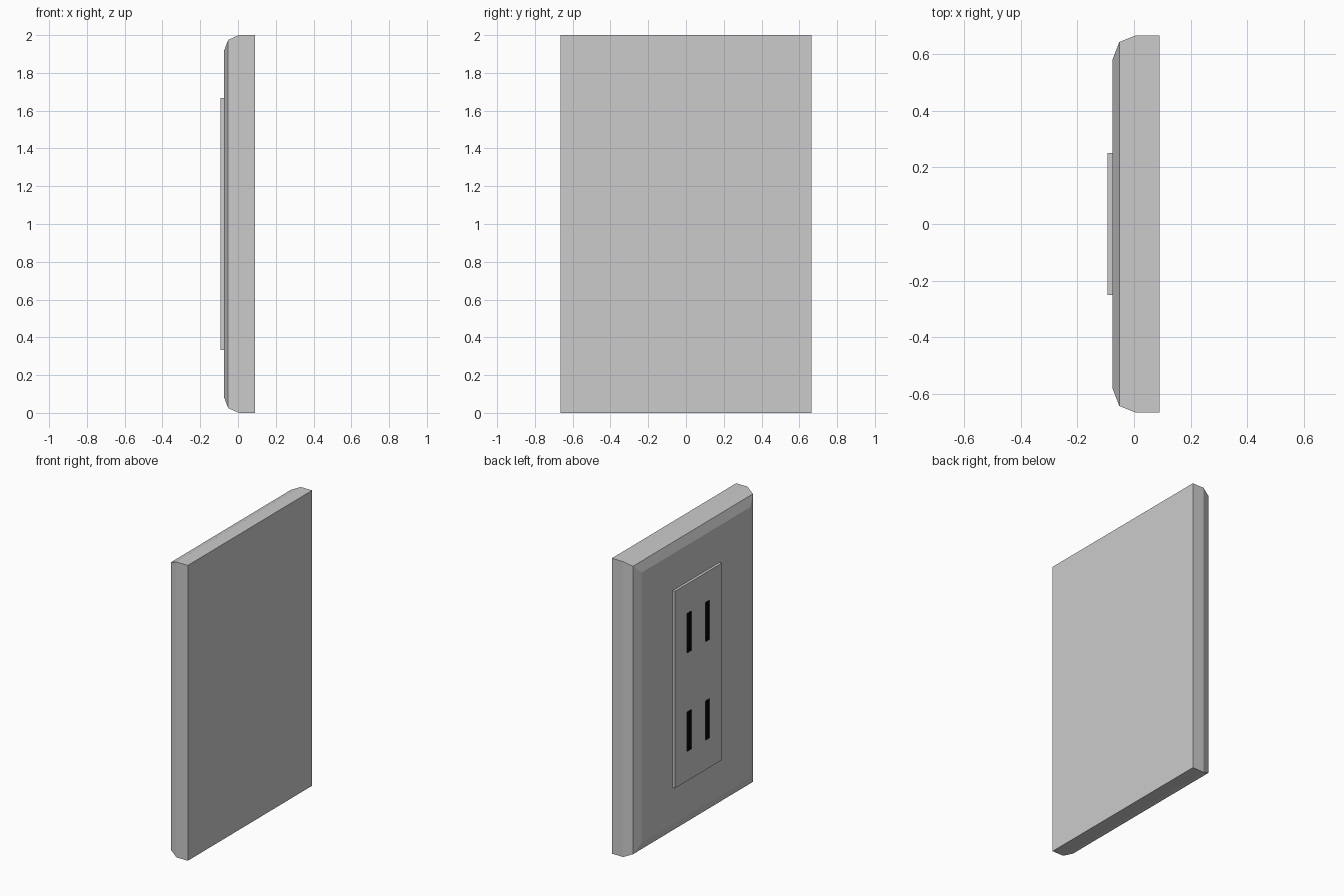
import bpy, bmesh

if "Cube" in bpy.data.objects:
    bpy.data.objects.remove(bpy.data.objects["Cube"])

CZ = 1.0  # height of the plate centre


def finish(bm, name, materials=()):
    bmesh.ops.recalc_face_normals(bm, faces=bm.faces)
    mesh = bpy.data.meshes.new(name)
    bm.to_mesh(mesh)
    bm.free()
    for m in materials:
        mesh.materials.append(m)
    obj = bpy.data.objects.new(name, mesh)
    bpy.context.collection.objects.link(obj)
    return obj


def ring(bm, x, hy, hz):
    return [bm.verts.new((x, sy * hy, CZ + sz * hz))
            for sy, sz in ((-1, -1), (1, -1), (1, 1), (-1, 1))]


# Wall plate: bevelled rectangular rings from the back to the insert opening
bm = bmesh.new()
profile = [(0.09, 0.665, 1.0), (0.005, 0.665, 1.0), (-0.052, 0.642, 0.975),
           (-0.075, 0.582, 0.915), (-0.075, 0.25, 0.667)]
rings = [ring(bm, *p) for p in profile]
bm.faces.new(rings[0])
for a, b in zip(rings, rings[1:]):
    for i in range(4):
        j = (i + 1) % 4
        bm.faces.new((a[i], a[j], b[j], b[i]))
finish(bm, "wall_plate")

# Socket insert: raised panel with four dark blade slots
grey = bpy.data.materials.new("panel_grey")
grey.diffuse_color = (0.8, 0.8, 0.8, 1)
grey.use_nodes = True
grey.node_tree.nodes["Principled BSDF"].inputs["Base Color"].default_value = grey.diffuse_color
black = bpy.data.materials.new("slot_black")
black.diffuse_color = (0.0, 0.0, 0.0, 1)
black.use_nodes = True
black.node_tree.nodes["Principled BSDF"].inputs["Base Color"].default_value = black.diffuse_color

bm = bmesh.new()
ys = [-0.25, -0.12, -0.075, 0.075, 0.12, 0.25]
zs = [-0.667, -0.467, -0.2, 0.2, 0.467, 0.667]
grid = [[bm.verts.new((-0.093, y, CZ + z)) for z in zs] for y in ys]
slots = []
for i in range(5):
    for j in range(5):
        f = bm.faces.new((grid[i][j], grid[i][j + 1],
                          grid[i + 1][j + 1], grid[i + 1][j]))
        if i in (1, 3) and j in (1, 3):
            slots.append(f)

# Panel sides, back to the plate surface
rim = [e for e in bm.edges if e.is_boundary]
out = bmesh.ops.extrude_edge_only(bm, edges=rim)["geom"]
bmesh.ops.translate(bm, vec=(0.018, 0, 0),
                    verts=[g for g in out if isinstance(g, bmesh.types.BMVert)])

# Slot pockets
for f in slots:
    pocket = bmesh.ops.extrude_discrete_faces(bm, faces=[f])["faces"][0]
    bmesh.ops.translate(bm, vec=(0.04, 0, 0), verts=pocket.verts)
    pocket.material_index = 1
    for e in pocket.edges:
        for side in e.link_faces:
            side.material_index = 1
finish(bm, "socket_insert", (grey, black))
